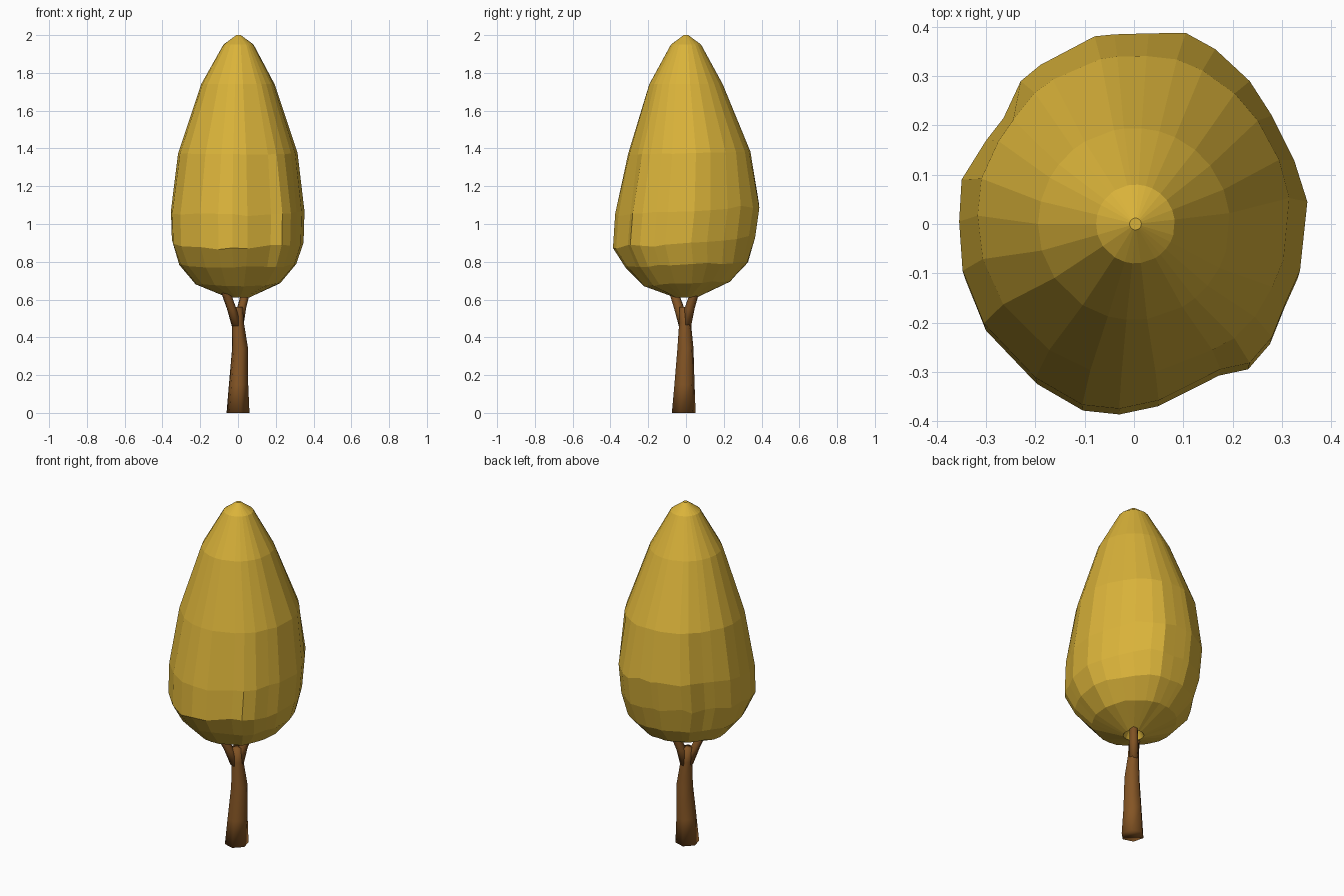
import bpy, bmesh, math, random

if "Cube" in bpy.data.objects:
    bpy.data.objects.remove(bpy.data.objects["Cube"])
random.seed(4)

def material(name, color):
    m = bpy.data.materials.new(name)
    m.diffuse_color = (*color, 1)
    m.use_nodes = True
    m.node_tree.nodes["Principled BSDF"].inputs["Base Color"].default_value = m.diffuse_color
    return m

def loft(name, rings, mat, smooth=False):
    """Skin a stack of equally sized point rings and cap both ends."""
    bm = bmesh.new()
    rows = [[bm.verts.new(p) for p in r] for r in rings]
    n = len(rows[0])
    for a, b in zip(rows, rows[1:]):
        for i in range(n):
            j = (i + 1) % n
            bm.faces.new((a[i], a[j], b[j], b[i]))
    bm.faces.new(rows[0][::-1])
    bm.faces.new(rows[-1])
    bmesh.ops.recalc_face_normals(bm, faces=bm.faces)
    me = bpy.data.meshes.new(name)
    bm.to_mesh(me)
    bm.free()
    me.materials.append(mat)
    for p in me.polygons:
        p.use_smooth = smooth
    ob = bpy.data.objects.new(name, me)
    bpy.context.collection.objects.link(ob)
    return ob

gold = material("gold_leaves", (0.70, 0.45, 0.042))
brown = material("bark", (0.23, 0.09, 0.018))

# Irregular plan outline of the crown at its widest
plan = [(.352, .04), (.325, .125), (.28, .215), (.235, .285), (.165, .35),
        (.105, .383), (.03, .382), (-.04, .38), (-.08, .376), (-.19, .318),
        (-.23, .285), (-.265, .21), (-.3, .165), (-.35, .085), (-.355, 0),
        (-.348, -.1), (-.305, -.207), (-.2, -.317), (-.105, -.372),
        (-.03, -.38), (.05, -.363), (.175, -.3), (.235, -.287),
        (.28, -.235), (.31, -.16), (.337, -.1)]

# Crown rings: height, radius, blend towards plan outline, y shift, wobble in z
levels = [(.67, .02, 0, 0, 0), (.61, .055, 0, 0, 0), (.685, .225, .3, .005, .012),
          (.785, .312, .6, .003, .012), (.905, .352, 1, -.012, .03),
          (1.07, .357, 1, .005, .025), (1.375, .318, .3, .017, .006),
          (1.74, .195, 0, 0, 0), (1.95, .08, 0, 0, 0), (2.0, .012, 0, 0, 0)]
rings = []
for z, r, blend, dy, wob in levels:
    ring = []
    for x, y in plan:
        d = math.hypot(x, y)
        s = r / d * (1 - blend) + r / .357 * blend
        dz = wob * (y / d + random.uniform(-.4, .4))
        ring.append((x * s + (.003 if r < .1 else 0), y * s + dy, z + dz))
    rings.append(ring)
loft("crown", rings, gold)

def tube(name, stations, sides=6):
    """Round-ish tube through (x, y, z, rx, ry) stations."""
    loft(name, [[(x + rx * math.cos(a), y + ry * math.sin(a), z)
                 for a in (math.tau * (i + .5) / sides + .25 for i in range(sides))]
                for x, y, z, rx, ry in stations], brown, True)

# Trunk
tube("trunk", [(0, -.012, 0, .063, .065), (.003, -.008, .15, .053, .055),
               (.011, -.003, .34, .044, .044), (0, -.005, .48, .032, .032),
               (-.004, -.005, .56, .03, .03)])
# Forked branches running into the crown
tube("front_left_branch", [(-.008, -.013, .46, .026, .026),
                           (-.033, -.035, .55, .026, .028),
                           (-.06, -.06, .625, .026, .026), (-.085, -.085, .7, .018, .018)])
tube("back_right_branch", [(.004, .004, .46, .026, .024),
                           (.018, .018, .55, .025, .028),
                           (.037, .042, .625, .024, .025), (.055, .065, .7, .018, .018)])
